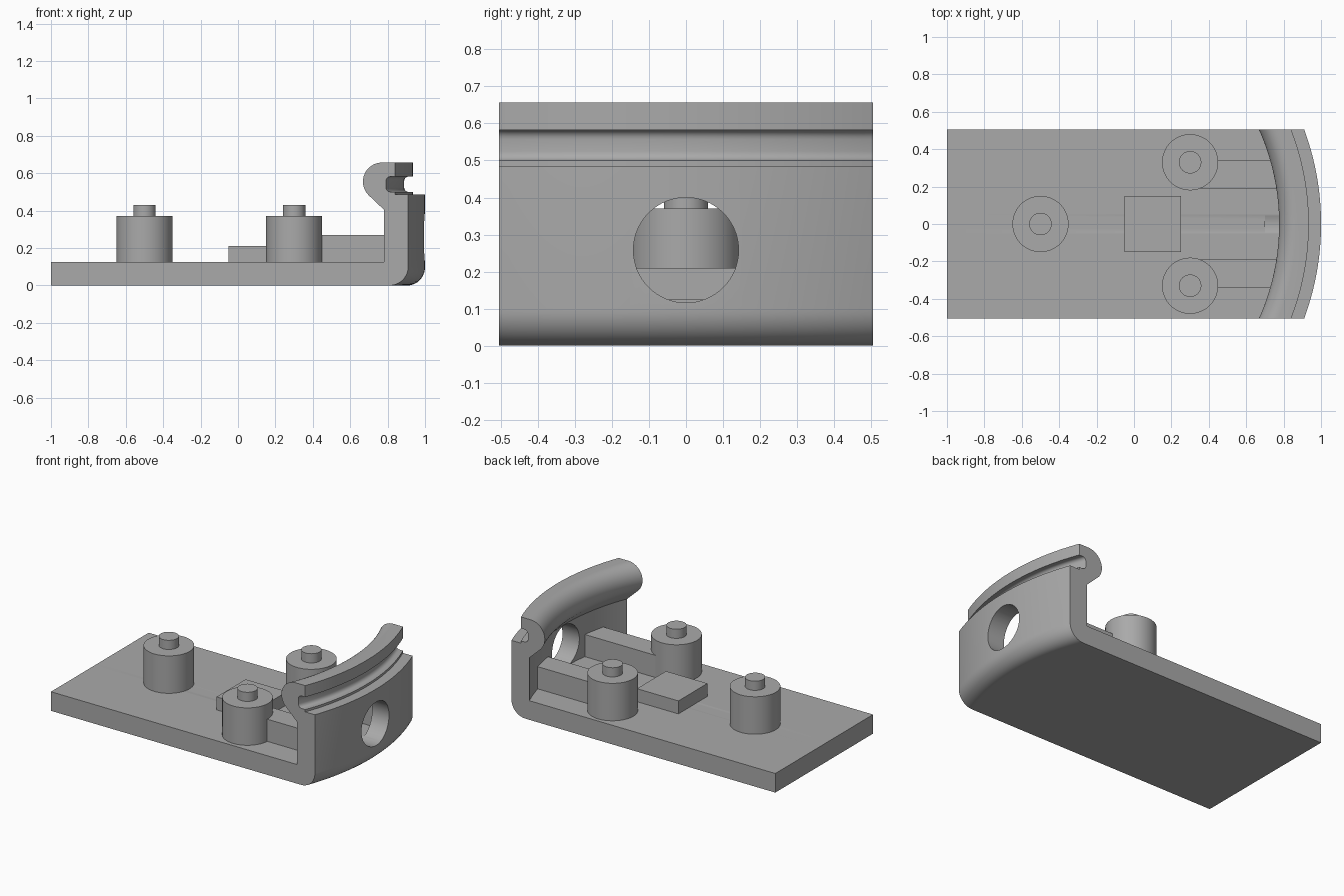
import bpy, bmesh
from math import sin, cos, pi, radians, sqrt

if "Cube" in bpy.data.objects:
    bpy.data.objects.remove(bpy.data.objects["Cube"])

GREY = (0.4, 0.4, 0.4, 1)
mat = bpy.data.materials.new("plain grey")
mat.use_nodes = True
mat.diffuse_color = GREY
mat.node_tree.nodes["Principled BSDF"].inputs["Base Color"].default_value = GREY

HALF, FLOOR, CENTRE = 0.505, 0.125, -0.46   # half width, floor top, arc centre x


def finish(obj, name):
    obj.name = name
    obj.data.materials.append(mat)
    bpy.ops.object.select_all(action='DESELECT')
    bpy.context.view_layer.objects.active = obj
    obj.select_set(True)
    bpy.ops.object.shade_smooth_by_angle(angle=radians(30))
    return obj


def arc(cx, cz, r, start, end, n):
    steps = [radians(start + (end - start) * i / n) for i in range(n + 1)]
    return [(cx + r * cos(a), cz + r * sin(a)) for a in steps]


def box(name, x0, x1, y0, y1, z0, z1):
    bpy.ops.mesh.primitive_cube_add(size=1, location=((x0 + x1) / 2, (y0 + y1) / 2, (z0 + z1) / 2))
    obj = bpy.context.object
    obj.scale = (x1 - x0, y1 - y0, z1 - z0)
    bpy.ops.object.transform_apply(location=False, rotation=False, scale=True)
    return finish(obj, name)


def cylinder(name, x, y, r, z0, z1):
    bpy.ops.mesh.primitive_cylinder_add(vertices=64, radius=r, depth=z1 - z0, location=(x, y, (z0 + z1) / 2))
    return finish(bpy.context.object, name)


# Base and curved wall: end section swept along concentric arcs
profile = [(-1, FLOOR), (-1, 0)]
profile += arc(0.81, 0.10, 0.10, -90, 0, 10)             # rounded bottom edge
profile += [(0.91, 0.485), (0.84, 0.485), (0.84, 0.50)]  # wall top and step
profile += arc(0.815, 0.525, 0.025, 270, 180, 5)         # rounded groove
profile += arc(0.815, 0.557, 0.025, 180, 90, 5)
profile += [(0.84, 0.582), (0.84, 0.657)]                # lip
profile += arc(0.77, 0.555, 0.102, 90, 225, 18)          # rolled bead
profile += [(0.78, 0.405), (0.78, FLOOR)]

bm = bmesh.new()
SPANS = 40
rows = []
for i in range(SPANS + 1):
    y = -HALF + 2 * HALF * i / SPANS
    row = []
    for x, z in profile:
        if x > 0:
            r2 = (x - CENTRE) ** 2 + HALF ** 2
            x = CENTRE + sqrt(r2 - y * y)
        row.append(bm.verts.new((x, y, z)))
    rows.append(row)
count = len(profile)
for a, b in zip(rows, rows[1:]):
    for j in range(count):
        k = (j + 1) % count
        bm.faces.new((a[j], a[k], b[k], b[j]))
bm.faces.new(rows[0])
bm.faces.new(rows[-1][::-1])
bmesh.ops.recalc_face_normals(bm, faces=bm.faces)
mesh = bpy.data.meshes.new("base_and_wall")
bm.to_mesh(mesh)
bm.free()
body = bpy.data.objects.new("base_and_wall", mesh)
bpy.context.collection.objects.link(body)

# Round hole through the wall
bpy.ops.mesh.primitive_cylinder_add(vertices=64, radius=0.142, depth=0.5,
                                    location=(0.95, 0, 0.258), rotation=(0, pi / 2, 0))
cutter = bpy.context.object
cutter.name = "hole_cutter"
cutter.hide_render = True
cut = body.modifiers.new("hole", 'BOOLEAN')
cut.operation = 'DIFFERENCE'
cut.solver = 'EXACT'
cut.object = cutter
bpy.context.view_layer.objects.active = body
bpy.ops.object.modifier_apply(modifier="hole")
bpy.data.objects.remove(cutter)
finish(body, "base_and_wall")

# Posts with locating pegs
for name, x, y in (("single", -0.5, 0), ("left", 0.3, 0.33), ("right", 0.3, -0.33)):
    cylinder(name + "_post", x, y, 0.15, FLOOR - 0.01, 0.37)
    cylinder(name + "_peg", x, y, 0.06, 0.36, 0.43)

# Ribs joining the front posts to the wall, and the centre pad
box("left_rib", 0.33, 0.88, 0.19, 0.34, FLOOR - 0.01, 0.27)
box("right_rib", 0.33, 0.88, -0.34, -0.19, FLOOR - 0.01, 0.27)
box("centre_pad", -0.05, 0.25, -0.15, 0.15, FLOOR - 0.01, 0.21)
